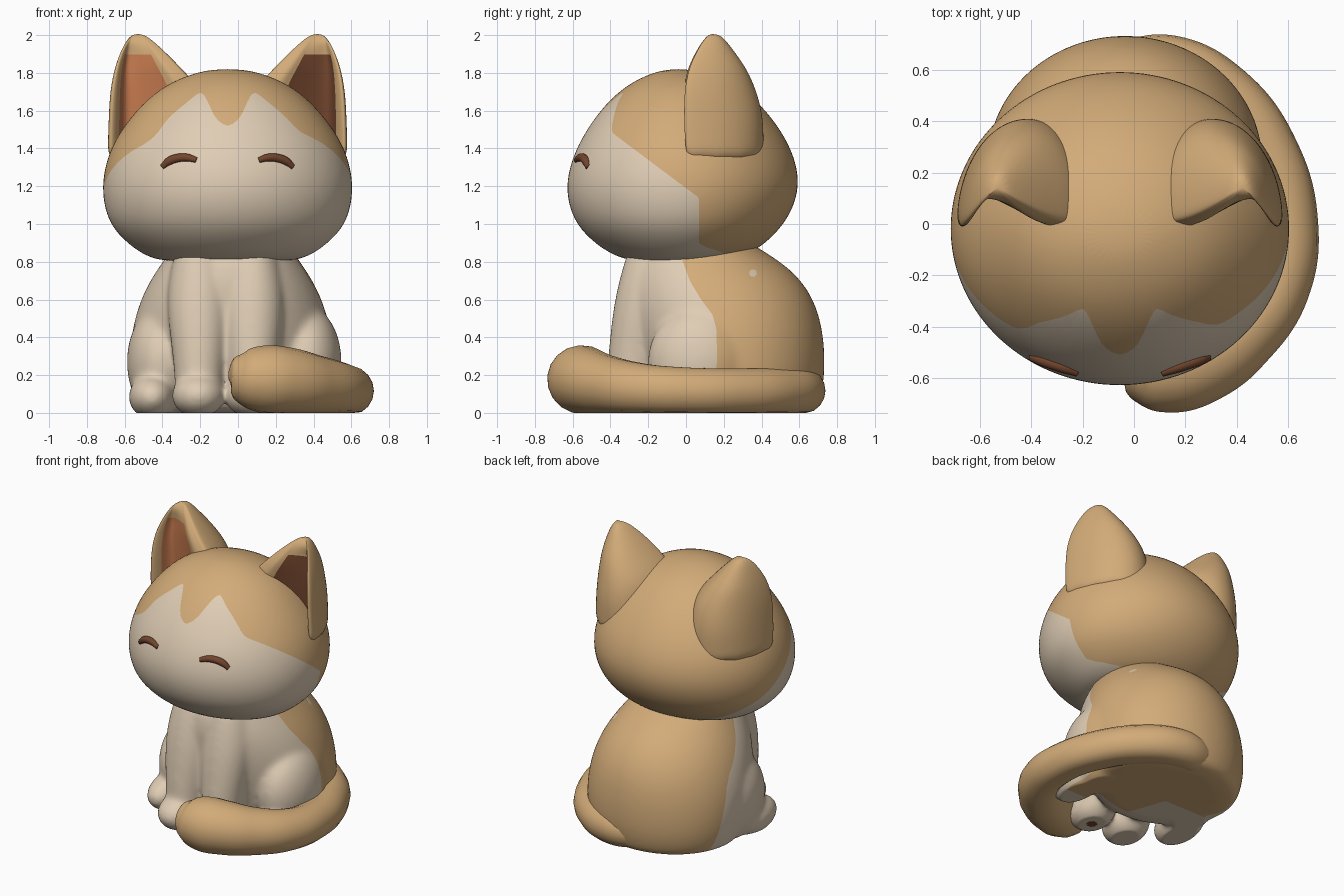
import bpy, bmesh, math
from mathutils import Vector
from mathutils.bvhtree import BVHTree

if "Cube" in bpy.data.objects:
    bpy.data.objects.remove(bpy.data.objects["Cube"])


def material(name, r, g, b):
    m = bpy.data.materials.new(name)
    m.use_nodes = True
    m.diffuse_color = (r, g, b, 1)
    node = next(n for n in m.node_tree.nodes if n.type == "BSDF_PRINCIPLED")
    node.inputs["Base Color"].default_value = (r, g, b, 1)
    node.inputs["Roughness"].default_value = 0.7
    return m


TAN = material("tan fur", 0.65, 0.41, 0.19)
CREAM = material("cream fur", 0.74, 0.61, 0.46)
PINK = material("inner ear", 0.58, 0.20, 0.08)
BROWN = material("dark brown", 0.17, 0.06, 0.027)
HEAD_X = -0.055


def to_object(name, bm, mats):
    bmesh.ops.recalc_face_normals(bm, faces=bm.faces)
    for f in bm.faces:
        f.smooth = True
    me = bpy.data.meshes.new(name)
    bm.to_mesh(me)
    bm.free()
    for m in mats:
        me.materials.append(m)
    obj = bpy.data.objects.new(name, me)
    bpy.context.collection.objects.link(obj)
    return obj


def bake(obj):
    """Replace the mesh by its modified result."""
    dg = bpy.context.evaluated_depsgraph_get()
    me = bpy.data.meshes.new_from_object(obj.evaluated_get(dg))
    obj.modifiers.clear()
    obj.data = me


def subdivide(obj, levels):
    obj.modifiers.new("smooth", "SUBSURF").levels = levels
    bake(obj)


def loft(bm, rings, mat_rule=lambda i, j: 0):
    """Skin a stack of closed rings and cap both ends."""
    rows = [[bm.verts.new(p) for p in ring] for ring in rings]
    n = len(rows[0])
    for i in range(len(rows) - 1):
        for j in range(n):
            k = (j + 1) % n
            f = bm.faces.new((rows[i][j], rows[i][k], rows[i + 1][k], rows[i + 1][j]))
            f.material_index = mat_rule(i, j)
    bm.faces.new(rows[0])
    bm.faces.new(rows[-1])


def oval(z, rx, front, back, cx, n=32):
    cy, ry = (front + back) / 2, (back - front) / 2
    angles = [math.tau * i / n for i in range(n)]
    return [(cx + rx * math.cos(a), cy + ry * math.sin(a), z) for a in angles]


def ellipsoid(bm, centre, radii):
    made = bmesh.ops.create_uvsphere(bm, u_segments=32, v_segments=20, radius=1)
    for v in made["verts"]:
        v.co = [c + r * p for c, r, p in zip(centre, radii, v.co)]


def interpolate(points, x):
    if x <= points[0][0]:
        return points[0][1]
    for (a, u), (b, v) in zip(points, points[1:]):
        if x <= b:
            return u + (v - u) * (x - a) / (b - a)
    return points[-1][1]


def paint(obj, field):
    """Cut the mesh along field = 0; positive side gets the second material."""
    bm = bmesh.new()
    bm.from_mesh(obj.data)
    value = {v: field(v.co) or 1e-6 for v in bm.verts}
    cuts = []
    for e in [e for e in bm.edges if value[e.verts[0]] * value[e.verts[1]] < 0]:
        a, b = e.verts
        t = value[a] / (value[a] - value[b])
        cuts.append(bmesh.utils.edge_split(e, a, min(max(t, 0.03), 0.97))[1])
    bmesh.ops.connect_verts(bm, verts=cuts)
    for f in bm.faces:
        strongest = max((value.get(v, 0) for v in f.verts), key=abs)
        f.material_index = int(strongest > 0)
        f.smooth = True
    bm.to_mesh(obj.data)
    bm.free()


def rest_on_ground(obj):
    for v in obj.data.vertices:
        v.co.z = max(v.co.z, 0)


def tube(name, points, mat):
    """Round tube along points of x, y, z, radius."""
    cu = bpy.data.curves.new(name, "CURVE")
    cu.dimensions = "3D"
    cu.bevel_depth, cu.bevel_resolution = 1, 7
    cu.resolution_u, cu.use_fill_caps = 10, True
    sp = cu.splines.new("BEZIER")
    sp.radius_interpolation = "CARDINAL"
    sp.bezier_points.add(len(points) - 1)
    for bp, (x, y, z, r) in zip(sp.bezier_points, points):
        bp.co, bp.radius = (x, y, z), r
        bp.handle_left_type = bp.handle_right_type = "AUTO"
    helper = bpy.data.objects.new(name + "_path", cu)
    bpy.context.collection.objects.link(helper)
    dg = bpy.context.evaluated_depsgraph_get()
    bm = bmesh.new()
    bm.from_mesh(bpy.data.meshes.new_from_object(helper.evaluated_get(dg)))
    bmesh.ops.remove_doubles(bm, verts=bm.verts, dist=0.0005)
    bpy.data.objects.remove(helper)
    return to_object(name, bm, [mat])


# Head
bm = bmesh.new()
head_rings = [(0.80, 0.31, -0.25, 0.14), (0.82, 0.41, -0.35, 0.28), (0.87, 0.50, -0.45, 0.39),
              (0.97, 0.61, -0.565, 0.50), (1.08, 0.655, -0.62, 0.57), (1.2, 0.668, -0.638, 0.602),
              (1.32, 0.65, -0.615, 0.588), (1.45, 0.60, -0.56, 0.535), (1.6, 0.49, -0.46, 0.43),
              (1.72, 0.36, -0.34, 0.30), (1.79, 0.21, -0.21, 0.15), (1.82, 0.08, -0.1, 0.02)]
loft(bm, [oval(*r, HEAD_X) for r in head_rings])
head = to_object("head", bm, [TAN, CREAM])
subdivide(head, 2)

BROW = [(0, 1.52), (0.04, 1.535), (0.075, 1.58), (0.115, 1.67), (0.14, 1.70), (0.165, 1.685),
        (0.27, 1.6), (0.4, 1.48), (0.55, 1.36)]


def face_mask(p):
    """Pale muzzle: brow line in front, slanted cheek line, limit behind the cheeks."""
    right = p.x < HEAD_X
    d = abs(p.x - HEAD_X)
    w = min(max((d - 0.33) / 0.12, 0), 1)
    brow = interpolate(BROW, d) - p.z
    cheek = (1.13 if right else 1.19) - p.z - 0.75 * p.y
    behind = 0.07 + max(0.89 - p.z, 0) * 3
    if right:
        behind = 0.07 + max(1.15 - p.z, 0) * 0.8
    return min(brow + (cheek - brow) * w, behind - p.y)


bm = bmesh.new()
bm.from_mesh(head.data)
surface = BVHTree.FromBMesh(bm)
bm.free()
paint(head, face_mask)

# Ears: crescent section, hollow toward the front, rings of z, x, half width, front, depth, hollow
ear_rings = [(1.30, 0.35, 0.29, 0.02, 0.40, 1), (1.43, 0.36, 0.282, 0.005, 0.415, 1),
             (1.56, 0.365, 0.272, 0, 0.42, 1), (1.70, 0.375, 0.255, 0, 0.385, 1),
             (1.82, 0.42, 0.185, 0.02, 0.31, 1), (1.90, 0.445, 0.13, 0.055, 0.215, 0.9),
             (1.965, 0.465, 0.078, 0.09, 0.13, 0), (2.007, 0.475, 0.03, 0.125, 0.05, 0)]
back_arc = [(math.cos(math.pi * i / 8), math.sin(math.pi * i / 8), 0) for i in range(9)]
hollow = [(-0.85, -0.02, 0), (-0.52, -0.06, 0), (-0.34, -0.02, 0.04), (0.1, 0, 0.17),
          (0.66, 0, 0.33), (0.76, 0, 0.08), (0.9, -0.05, 0)]
for side, label, lining in ((1, "left", BROWN), (-1, "right", PINK)):
    rings = [[(HEAD_X + side * (cx + u * half), front + depth * (v + k * dip), z)
              for u, v, dip in back_arc + hollow]
             for z, cx, half, front, depth, k in ear_rings]
    bm = bmesh.new()
    loft(bm, rings, lambda i, j: int(j in (11, 12, 13) and i < 5))
    subdivide(to_object(label + "_ear", bm, [TAN, lining]), 3)

# Closed eyes: short arcs laid on the face
for side, label in ((1, "left"), (-1, "right")):
    arc = []
    for d, z, r in ((0.165, 1.338, 0.015), (0.215, 1.351, 0.021), (0.265, 1.348, 0.023),
                    (0.312, 1.33, 0.022), (0.345, 1.302, 0.015)):
        x = HEAD_X + side * d
        hit = surface.ray_cast(Vector((x, -2, z)), Vector((0, 1, 0)))[0]
        arc.append((x, hit.y, z, r))
    tube(label + "_eye", arc, BROWN)

# Body: torso, thighs, legs and paws fused into one soft skin
bm = bmesh.new()
torso = [(0.95, 0.26, -0.24, 0.26), (0.87, 0.32, -0.29, 0.39), (0.80, 0.365, -0.325, 0.505),
         (0.70, 0.435, -0.345, 0.62), (0.55, 0.505, -0.335, 0.705), (0.35, 0.545, -0.29, 0.74),
         (0.15, 0.535, -0.22, 0.735), (0.04, 0.50, -0.18, 0.70), (-0.01, 0.47, -0.15, 0.67)]
loft(bm, [oval(*r, -0.035) for r in torso])
leg = [(0.92, 0.11, -0.29, 0), (0.78, 0.15, -0.335, 0), (0.6, 0.175, -0.38, -0.05),
       (0.4, 0.155, -0.405, -0.1), (0.2, 0.13, -0.42, -0.13), (0, 0.125, -0.42, -0.14)]
for side in (1, -1):
    loft(bm, [oval(*r, -0.065 + side * 0.14) for r in leg])
    ellipsoid(bm, (-0.07 + side * 0.14, -0.335, 0.092), (0.142, 0.175, 0.118))
    ellipsoid(bm, (-0.02 + side * 0.38, 0.08, 0.27), (0.19, 0.285, 0.30))
    ellipsoid(bm, (-0.03 + side * 0.425, -0.09, 0.085), (0.125, 0.215, 0.12))
body = to_object("body", bm, [TAN])
body.modifiers.new("round", "SUBSURF").levels = 2
remesh = body.modifiers.new("fuse", "REMESH")
remesh.mode, remesh.voxel_size = "VOXEL", 0.014
relax = body.modifiers.new("relax", "SMOOTH")
relax.factor, relax.iterations = 0.5, 28
bake(body)
rest_on_ground(body)
body.data.materials.clear()
for mat in (TAN, CREAM, BROWN):
    body.data.materials.append(mat)
FLANK = [(0, -0.1), (0.03, 0.15), (0.3, 0.165), (0.45, 0.16), (0.52, 0.14), (0.6, 0.08),
         (0.7, 0.02), (0.81, -0.02)]


def chest_mask(p):
    """Pale chest and legs, reaching further back on the right, with one spot on the left."""
    chest = interpolate(FLANK, p.z) - p.y
    if p.x < 0:
        return chest + (0.05 + 0.3 * (0.81 - p.z)) * min(-p.x / 0.1, 1)
    return max(chest, 0.02 - math.hypot(p.y - 0.355, p.z - 0.74))


paint(body, chest_mask)
# Pad under the left front paw
for f in body.data.polygons:
    if f.center.z < 0.02 and (f.center.xy - Vector((0.07, -0.34))).length < 0.035:
        f.material_index = 2

# Tail curling round the left side to the front
tail = tube("tail", [(-0.1, 0.6, 0.11, 0.02), (-0.08, 0.6, 0.11, 0.07), (-0.02, 0.605, 0.115, 0.11),
                     (0.14, 0.61, 0.118, 0.125), (0.35, 0.5, 0.115, 0.125), (0.52, 0.27, 0.112, 0.125),
                     (0.59, 0, 0.115, 0.127), (0.55, -0.24, 0.127, 0.137), (0.4, -0.43, 0.15, 0.158),
                     (0.24, -0.53, 0.172, 0.178), (0.12, -0.56, 0.18, 0.177), (0.03, -0.565, 0.19, 0.145),
                     (-0.03, -0.565, 0.2, 0.09), (-0.05, -0.565, 0.2, 0.02)], TAN)
rest_on_ground(tail)
